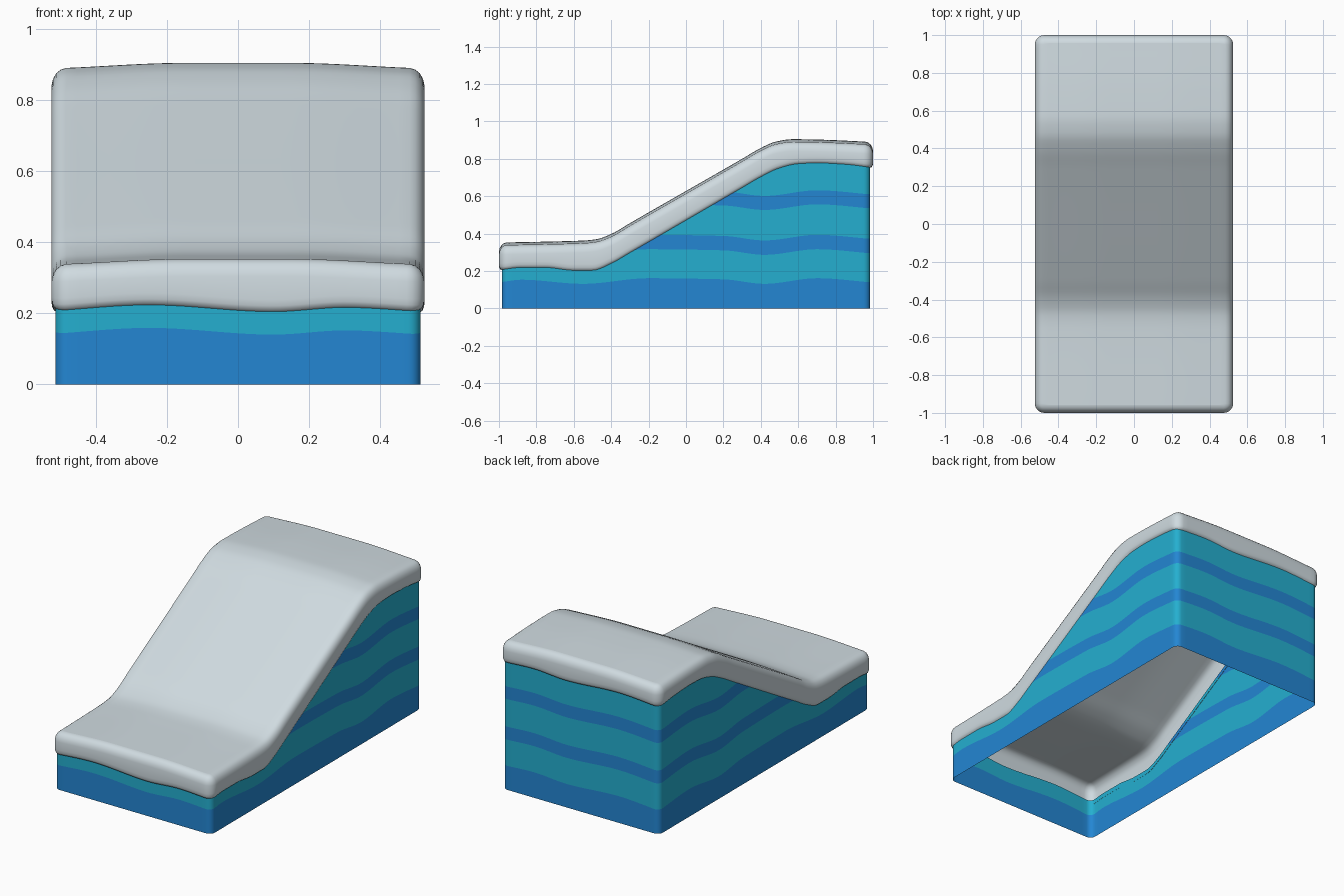
import bpy, bmesh, math

if "Cube" in bpy.data.objects:
    bpy.data.objects.remove(bpy.data.objects["Cube"])

NX, NY, K = 32, 90, 5          # samples on ends, sides and corner arcs
M = NY + 2 * K                 # steps along one long side including corners

# Profiles: snow surface and snow lower edge along y, ripples along x and y
TOP = [(-1, .352), (-.55, .363), (-.48, .37), (-.4, .398), (-.3, .456), (.3, .80),
       (.4, .858), (.48, .892), (.57, .905), (.7, .903), (1, .89)]
LOW = [(-1, .205), (-.88, .218), (-.75, .218), (-.6, .203), (-.5, .203), (-.4, .24),
       (-.3, .297), (.3, .645), (.4, .703), (.5, .75), (.6, .773), (.7, .777),
       (.85, .77), (1, .752)]
WAVE_X = [(-.525, 0), (-.25, .017), (.1, -.002), (.3, .01), (.525, -.002)]
WAVE_Y = [(-1, 0), (-.88, .015), (-.55, -.007), (-.2, .023), (.2, .017),
          (.42, -.007), (.7, .023), (1, 0)]
CROWN = [(0, 0), (.15, 0), (.48, .014), (.53, .016)]


def curve(pts, t):
    """Smooth Hermite interpolation through pts."""
    t = min(max(t, pts[0][0]), pts[-1][0])
    i = 0
    while i < len(pts) - 2 and t > pts[i + 1][0]:
        i += 1

    def slope(a):
        return (pts[a + 1][1] - pts[a][1]) / (pts[a + 1][0] - pts[a][0])

    def tangent(a):
        if a == 0:
            return slope(0)
        if a == len(pts) - 1:
            return slope(a - 1)
        s, q = slope(a - 1), slope(a)
        return 0 if s * q <= 0 else 2 * s * q / (s + q)

    h = pts[i + 1][0] - pts[i][0]
    u = (t - pts[i][0]) / h
    return ((2*u**3 - 3*u**2 + 1) * pts[i][1] + (u**3 - 2*u**2 + u) * h * tangent(i)
            + (3*u**2 - 2*u**3) * pts[i + 1][1] + (u**3 - u**2) * h * tangent(i + 1))


def top_z(x, y):
    return curve(TOP, y) - curve(CROWN, abs(x))


def low_z(x, y):
    return curve(LOW, y) + curve(WAVE_X, x)


def wave(x, y):
    return curve(WAVE_X, x) + curve(WAVE_Y, y)


def outline(hx, hy, r):
    """Rounded rectangle, anticlockwise from the front left."""
    ax, ay = hx - r, hy - r
    front = [(-ax + 2 * ax * i / NX, -hy) for i in range(NX)]
    c1 = [(ax + r * math.sin(a), -ay - r * math.cos(a))
          for a in (math.pi / 2 * k / K for k in range(K))]
    right = [(hx, -ay + 2 * ay * i / NY) for i in range(NY)]
    c2 = [(ax + r * math.cos(a), ay + r * math.sin(a))
          for a in (math.pi / 2 * k / K for k in range(K))]
    half = front + c1 + right + c2
    return half + [(-x, -y) for x, y in half]


def skin(bm, rings, mats):
    """Join successive rings of points with quads."""
    vs = [[bm.verts.new(p) for p in ring] for ring in rings]
    n = len(vs[0])
    for a, b, m in zip(vs, vs[1:], mats):
        for i in range(n):
            f = bm.faces.new((a[i], a[(i + 1) % n], b[(i + 1) % n], b[i]))
            f.material_index = m


def finish(bm, name, mats):
    bmesh.ops.remove_doubles(bm, verts=bm.verts, dist=1e-4)
    for f in bm.faces:
        f.smooth = True
    me = bpy.data.meshes.new(name)
    bm.to_mesh(me)
    bm.free()
    for m in mats:
        me.materials.append(m)
    ob = bpy.data.objects.new(name, me)
    bpy.context.collection.objects.link(ob)


def material(name, rgb):
    m = bpy.data.materials.new(name)
    m.diffuse_color = (*rgb, 1)
    m.use_nodes = True
    m.node_tree.nodes["Principled BSDF"].inputs["Base Color"].default_value = m.diffuse_color
    return m


snow = material("pale snow", (.63, .71, .75))
teal = material("light ice teal", (.018, .43, .63))
blue = material("deep ice blue", (.017, .24, .65))

# Ice walls: open shell with wavy layers, cut off just inside the snow cap
bm = bmesh.new()
base = outline(.514, .985, .035)
rings = [[(x, y, 0) for x, y in base]]
for z in (.14, .295, .372, .535, .61, 2):
    rings.append([(x, y, min(z + wave(x, y), low_z(x, y) + .03)) for x, y in base])
skin(bm, rings, (1, 0, 1, 0, 1, 0))
finish(bm, "ice_walls", (teal, blue))

# Snow cap: rounded rim from the tucked-in lip up to the top edge
bm = bmesh.new()
rings = []
for inset, dz in ((.014, 0), (.006, .006), (.001, .018), (0, .035)):
    rings.append([(x, y, low_z(x, y) + dz)
                  for x, y in outline(.525 - inset, 1 - inset, .05 - inset)])
for inset, dz in ((0, .048), (.004, .03), (.013, .014), (.026, .004), (.042, 0)):
    ring = outline(.525 - inset, 1 - inset, .05 - inset)
    rings.append([(x, y, top_z(x, y) - dz) for x, y in ring])
skin(bm, rings, [0] * (len(rings) - 1))

# Snow surface: rows spanning the last ring from left to right
total = len(ring)
rows = []
for j in range(M + 1):
    (xr, y), (xl, _) = ring[NX + j], ring[(total - j) % total]
    xs = [xl + (xr - xl) * i / NX for i in range(NX + 1)]
    rows.append([bm.verts.new((x, y, top_z(x, y))) for x in xs])
for a, b in zip(rows, rows[1:]):
    for i in range(NX):
        bm.faces.new((a[i], a[i + 1], b[i + 1], b[i]))
finish(bm, "snow_cap", (snow,))
